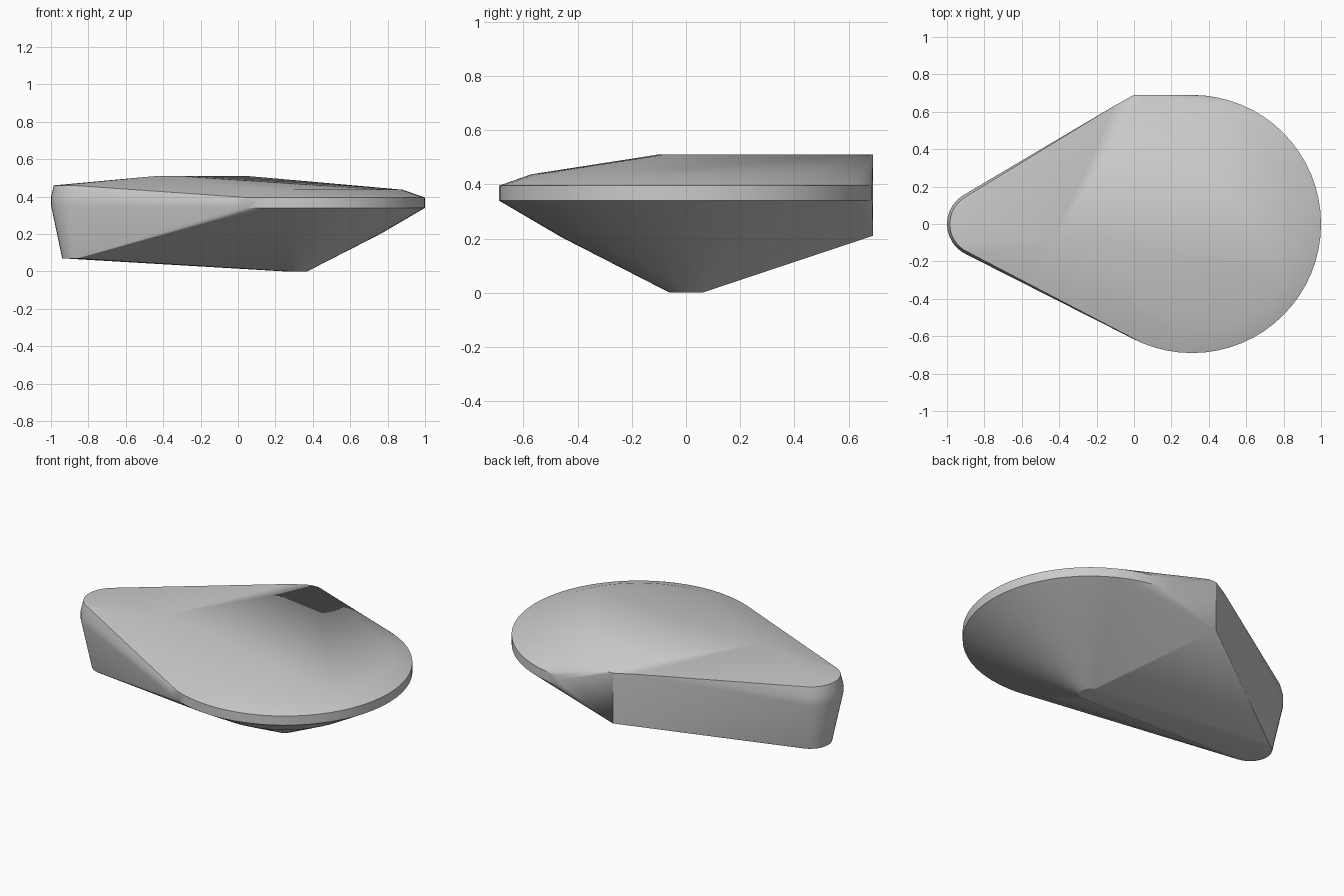
import bpy, bmesh
from math import sin, cos, tau, radians

if "Cube" in bpy.data.objects:
    bpy.data.objects.remove(bpy.data.objects["Cube"])


def ring(bm, cx, radius, z, segments=64):
    """Add a ring of points centred on the long axis."""
    for i in range(segments):
        a = tau * i / segments
        bm.verts.new((cx + radius * cos(a), radius * sin(a), z))


bm = bmesh.new()

# Large round end: small foot, conical underside, upright rim, bevelled top
for radius, z in [(0.06, 0.0), (0.46, 0.205), (0.69, 0.34), (0.69, 0.395), (0.57, 0.437)]:
    ring(bm, 0.31, radius, z)

# Narrow rounded end: tapered wall with a small top bevel
for radius, z in [(0.12, 0.07), (0.18, 0.355), (0.18, 0.40), (0.165, 0.46)]:
    ring(bm, -0.82, radius, z, 32)

# Back corner and the raised flat top
for p in [(0, 0.69, 0.21), (0, 0.69, 0.51), (0.05, 0.69, 0.51), (-0.1, 0.635, 0.51),
          (-0.44, -0.10, 0.51), (-0.30, -0.08, 0.51)]:
    bm.verts.new(p)

# Stretch one taut skin over all the outlines
hull = bmesh.ops.convex_hull(bm, input=bm.verts[:])
loose = {g for g in hull["geom_interior"] + hull["geom_unused"]
         if isinstance(g, bmesh.types.BMVert)}
bmesh.ops.delete(bm, geom=list(loose), context='VERTS')
bmesh.ops.dissolve_limit(bm, angle_limit=radians(0.3), verts=bm.verts[:], edges=bm.edges[:])
bmesh.ops.recalc_face_normals(bm, faces=bm.faces[:])

mesh = bpy.data.meshes.new("faceted_body")
bm.to_mesh(mesh)
bm.free()
body = bpy.data.objects.new("faceted_body", mesh)
bpy.context.collection.objects.link(body)
bpy.context.view_layer.objects.active = body
body.select_set(True)
bpy.ops.object.shade_smooth_by_angle(angle=radians(20))
